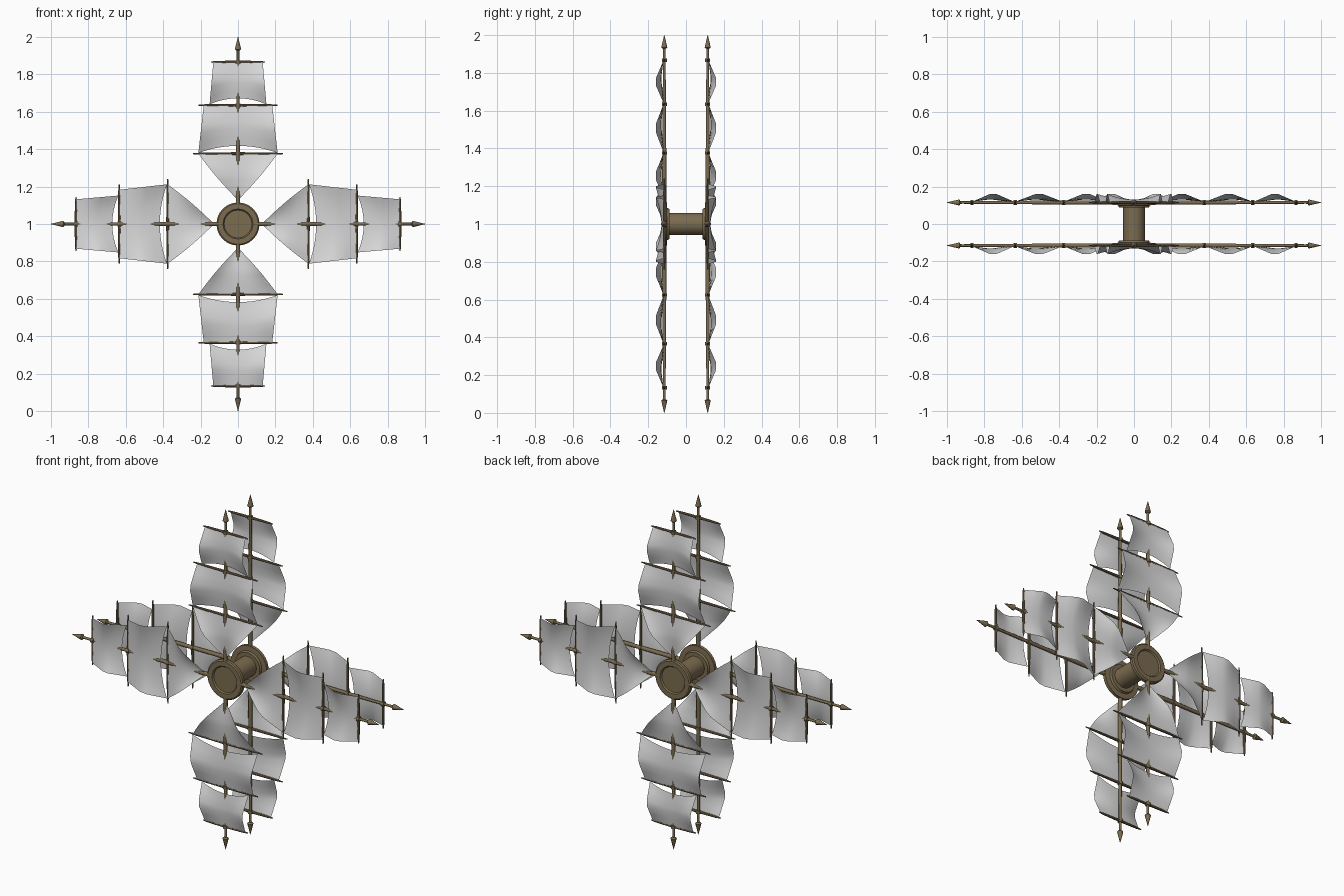
import bpy, bmesh, math
from mathutils import Matrix, Vector

if "Cube" in bpy.data.objects:
    bpy.data.objects.remove(bpy.data.objects["Cube"])


def material(name, rgb):
    m = bpy.data.materials.new(name)
    m.diffuse_color = (*rgb, 1)
    m.use_nodes = True
    m.node_tree.nodes["Principled BSDF"].inputs["Base Color"].default_value = m.diffuse_color
    return m


WOOD = material("brown wood", (0.20, 0.15, 0.08))
CLOTH = material("pale sailcloth", (0.68, 0.68, 0.68))
OFFSET = 0.115          # distance of each wheel from the middle


def finish(bm, name, mat, matrix, recalc=True):
    if recalc:
        bmesh.ops.recalc_face_normals(bm, faces=bm.faces)
    me = bpy.data.meshes.new(name)
    bm.to_mesh(me)
    bm.free()
    me.materials.append(mat)
    ob = bpy.data.objects.new(name, me)
    bpy.context.collection.objects.link(ob)
    ob.matrix_world = matrix
    bpy.ops.object.select_all(action='DESELECT')
    ob.select_set(True)
    bpy.context.view_layer.objects.active = ob
    bpy.ops.object.shade_smooth_by_angle(angle=math.radians(40))
    return ob


def lathe(name, profile, matrix, sides):
    """Turn (radius, height) points around local z, closing both ends."""
    bm = bmesh.new()
    rings = []
    for r, h in profile:
        rings.append([bm.verts.new((r * math.cos(a), r * math.sin(a), h))
                      for a in (2 * math.pi * i / sides for i in range(sides))])
    for lo, hi in zip(rings, rings[1:]):
        for i in range(sides):
            j = (i + 1) % sides
            bm.faces.new((lo[i], lo[j], hi[j], hi[i]))
    bm.faces.new(rings[0][::-1])
    bm.faces.new(rings[-1])
    return finish(bm, name, WOOD, matrix)


def sail(name, r_out, r_in, w_out, w_in, arch, matrix, sag=0.0):
    """Cloth between two yards: edges billow forward, the middle hugs the mast."""
    bm = bmesh.new()
    cols = 12
    rows = []
    for v in (0, 0.22, 0.42, 0.58, 0.8, 1):
        billow = min(1, min(v, 1 - v) / 0.42)
        half = w_out + (w_in - w_out) * v + sag * math.sin(math.pi * v)
        row = []
        for i in range(cols + 1):
            u = 2 * i / cols - 1
            z = r_out + (r_in - r_out) * v + arch * v * (1 - u * u)
            y = -0.004 - billow * (0.011 + 0.030 * u * u)
            row.append(bm.verts.new((u * half, y, z)))
        rows.append(row)
    for a, b in zip(rows, rows[1:]):
        for i in range(cols):
            bm.faces.new((a[i], b[i], b[i + 1], a[i + 1]))
    return finish(bm, name, CLOTH, matrix, recalc=False)


# Hub: a spool with flanges and raised rims, turned around the y axis
half_hub = [(0.074, 0.118), (0.080, 0.126), (0.108, 0.126), (0.115, 0.120),
            (0.115, 0.102), (0.085, 0.100), (0.080, 0.088), (0.058, 0.088)]
hub_profile = half_hub + [(r, -h) for r, h in reversed(half_hub)]
lathe("hub", hub_profile,
      Matrix.Translation((0, 0, 1)) @ Matrix.Rotation(math.pi / 2, 4, 'X'), 32)

# Yards: (radius along the mast, half length)
YARDS = [(0.376, 0.24), (0.635, 0.21), (0.866, 0.145)]

for side, turn in (("front", 0), ("back", math.pi)):
    wheel = (Matrix.Translation((0, 0, 1)) @ Matrix.Rotation(turn, 4, 'Z')
             @ Matrix.Translation((0, -OFFSET, 0)))
    for k in range(4):
        arm = wheel @ Matrix.Rotation(k * math.pi / 2, 4, 'Y')
        tag = f"{side}_{k + 1}"
        # Mast with a pointed tip
        lathe("mast_" + tag, [(0.012, 0.08), (0.011, 0.4), (0.007, 0.92),
                              (0.008, 0.928), (0.017, 0.934), (0.001, 1.0)], arm, 10)
        # Tapered cross yards with a binding collar on the mast
        for n, (r, half) in enumerate(YARDS):
            across = (arm @ Matrix.Translation((0, 0, r))
                      @ Matrix.Rotation(math.pi / 2, 4, 'Y'))
            lathe(f"yard_{tag}_{n + 1}", [(0.003, -half), (0.006, -half * 0.8),
                                          (0.008, 0), (0.006, half * 0.8),
                                          (0.003, half)], across, 8)
            lathe(f"collar_{tag}_{n + 1}", [(0.014, -0.009), (0.014, 0.009)],
                  arm @ Matrix.Translation((0, 0, r)), 10)
        # Three sails, the innermost narrowing to a point by the hub
        sail("inner_sail_" + tag, 0.376, 0.135, 0.212, 0.008, 0, arm, 0.008)
        sail("middle_sail_" + tag, 0.635, 0.38, 0.183, 0.212, 0.038, arm)
        sail("outer_sail_" + tag, 0.866, 0.64, 0.132, 0.152, 0.032, arm)
